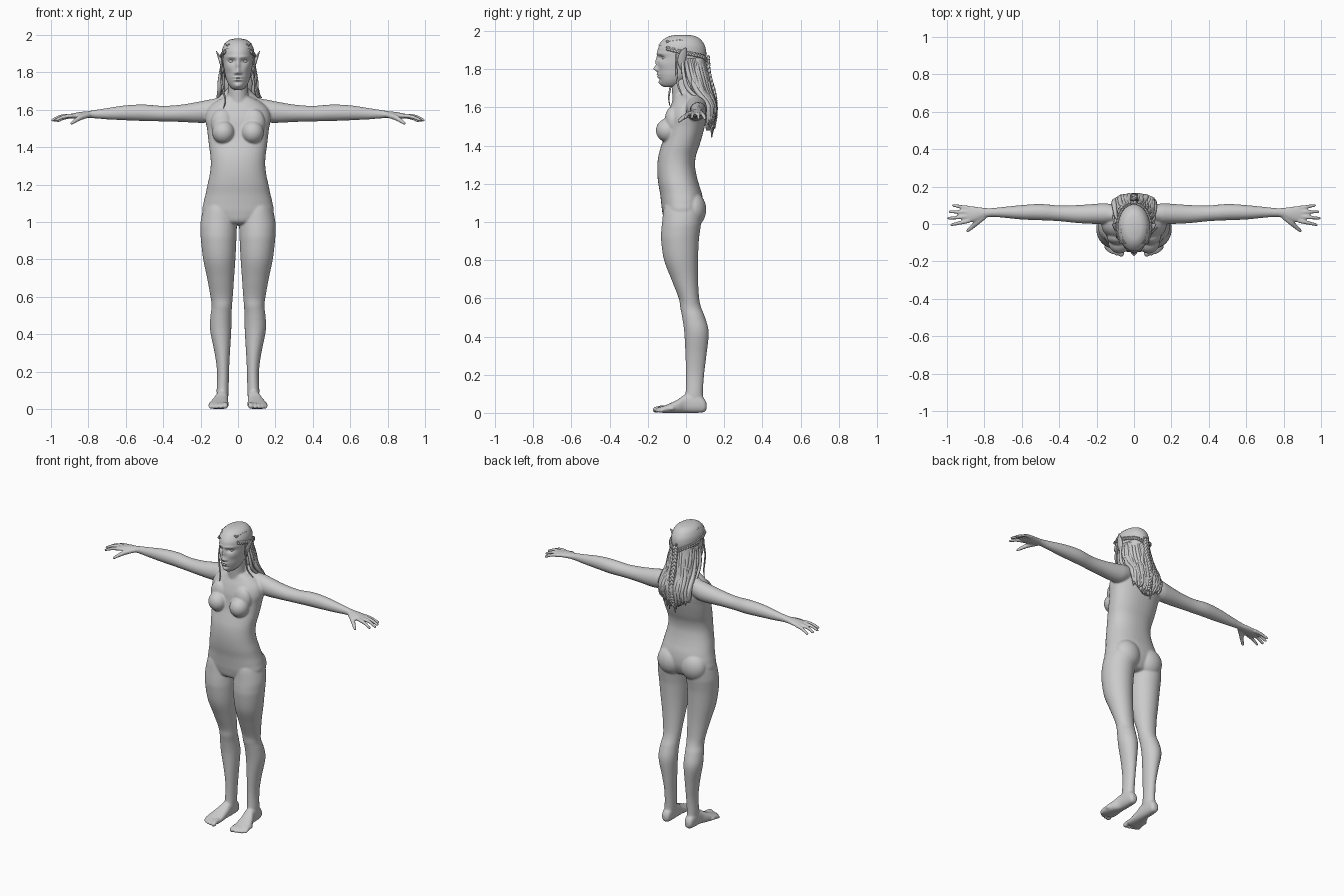
import bpy, bmesh, math, random
from mathutils import Vector, Matrix

random.seed(4)


def spline(rows, sub):
    """Catmull-Rom interpolation of equal-length tuples."""
    out = []
    for i in range(len(rows) - 1):
        a, b, c, d = rows[max(i - 1, 0)], rows[i], rows[i + 1], rows[min(i + 2, len(rows) - 1)]
        for s in range(sub):
            t = s / sub
            out.append([0.5 * (2 * q + (r - p) * t + (2 * p - 5 * q + 4 * r - w) * t * t
                               + (3 * q - p - 3 * r + w) * t ** 3) for p, q, r, w in zip(a, b, c, d)])
    return out + [list(rows[-1])]


def skin(bm, rings, mirror=False):
    """Closed surface through rings of points, optionally repeated on the other side."""
    for side in ((1, -1) if mirror else (1,)):
        vs = [[bm.verts.new((p[0] * side, p[1], p[2])) for p in r] for r in rings]
        n = len(vs[0])
        for a, b in zip(vs, vs[1:]):
            for i in range(n):
                bm.faces.new((a[i], a[(i + 1) % n], b[(i + 1) % n], b[i]))
        bm.faces.new(vs[0][::-1])
        bm.faces.new(vs[-1])


def loft(bm, axis, rows, mirror=False, seg=40, sub=5, power=2.0):
    """Rows are (position along axis, u min, u max, v min, v max)."""
    k = 'xyz'.index(axis)
    rings = []
    for t, u0, u1, v0, v1 in spline(rows, sub):
        ring = []
        for i in range(seg):
            a = 2 * math.pi * i / seg
            c, s = math.cos(a), math.sin(a)
            c, s = (math.copysign(abs(q) ** (2 / power), q) for q in (c, s))
            p = [(u0 + u1) / 2 + (u1 - u0) / 2 * c, (v0 + v1) / 2 + (v1 - v0) / 2 * s]
            p.insert(k, t)
            ring.append(p)
        rings.append(ring)
    skin(bm, rings, mirror)


def tube(bm, rows, mirror=False, seg=8, sub=5):
    """Rows are (x, y, z, radius); ends are rounded off."""
    pts = spline(rows, sub)
    ps = [Vector(p[:3]) for p in pts]
    d = ps[-1] - ps[0]
    ref = Vector([1 if i == min(range(3), key=lambda j: abs(d[j])) else 0 for i in range(3)])
    rings = []
    for i, p in enumerate(ps):
        t = (ps[min(i + 1, len(ps) - 1)] - ps[max(i - 1, 0)]).normalized()
        u = t.cross(ref).normalized()
        v = t.cross(u)
        r = max(pts[i][3], 0.0005)
        ends = [(0, r)]
        if i == 0:
            ends = [(-0.9 * r, 0.35 * r), (-0.6 * r, 0.8 * r), (0, r)]
        if i == len(ps) - 1:
            ends = [(0, r), (0.6 * r, 0.8 * r), (0.9 * r, 0.35 * r)]
        for o, q in ends:
            rings.append([p + t * o + (u * math.cos(a) + v * math.sin(a)) * q
                          for a in (2 * math.pi * j / seg for j in range(seg))])
    skin(bm, rings, mirror)


def ball(bm, centre, radii):
    for s in (1, -1):
        m = Matrix.Translation((centre[0] * s, centre[1], centre[2])) @ Matrix.Diagonal((*radii, 1))
        bmesh.ops.create_uvsphere(bm, u_segments=24, v_segments=16, radius=1, matrix=m)


def finish(bm, name):
    bmesh.ops.recalc_face_normals(bm, faces=bm.faces)
    me = bpy.data.meshes.new(name)
    bm.to_mesh(me)
    bm.free()
    me.shade_smooth()
    ob = bpy.data.objects.new(name, me)
    bpy.context.collection.objects.link(ob)
    return ob


def zrows(rows):
    return [(z, -w, w, f, b) for z, w, f, b in rows]


# Body: torso and neck
bm = bmesh.new()
loft(bm, 'z', zrows([(.985, .05, -.07, .03), (1.0, .12, -.11, .06), (1.05, .187, -.124, .085), (1.1, .185, -.13, .09),
                     (1.15, .173, -.136, .083), (1.2, .163, -.145, .067), (1.25, .152, -.15, .054), (1.3, .146, -.15, .047),
                     (1.35, .147, -.144, .053), (1.4, .154, -.13, .07), (1.45, .16, -.115, .085), (1.5, .166, -.106, .098),
                     (1.55, .175, -.1, .108), (1.6, .165, -.085, .108), (1.64, .125, -.068, .095), (1.67, .07, -.06, .07)]),
     power=2.25)
loft(bm, 'z', zrows([(1.58, .065, -.07, .08), (1.64, .06, -.07, .07), (1.7, .054, -.075, .052), (1.8, .052, -.085, .045)]))
tube(bm, [(.03, .025, 1.69, .035), (.09, .045, 1.637, .036), (.17, .055, 1.6, .045)], True, 16)
ball(bm, (.078, -.096, 1.48), (.06, .062, .062))
ball(bm, (.085, -.07, 1.53), (.06, .042, .075))
ball(bm, (.085, .036, 1.065), (.088, .07, .092))

# Legs
loft(bm, 'z', [(1.13, .05, .15, -.09, .06), (1.08, .02, .182, -.115, .085), (1.0, .007, .2, -.125, .08),
               (.95, .007, .201, -.13, .073), (.9, .009, .198, -.13, .067), (.8, .014, .186, -.115, .063),
               (.7, .021, .165, -.077, .063), (.6, .028, .147, -.038, .069), (.55, .032, .141, -.03, .08),
               (.5, .035, .147, -.02, .1), (.42, .036, .149, -.009, .119), (.3, .043, .125, -.003, .107),
               (.2, .048, .112, 0, .095), (.1, .05, .114, -.003, .089), (.04, .054, .112, -.02, .098)], True)

# Feet and toes
loft(bm, 'y', [(.108, .07, .098, .02, .05), (.095, .057, .11, .004, .075), (.06, .053, .115, 0, .1), (0, .052, .12, 0, .098),
               (-.04, .052, .138, 0, .072), (-.08, .05, .152, 0, .052), (-.12, .052, .158, 0, .035), (-.135, .06, .15, .004, .026)],
     True, power=2.4)
for x, y, r in [(.068, -.16, .016), (.093, -.158, .012), (.113, -.152, .0115), (.131, -.143, .011), (.147, -.131, .0105)]:
    tube(bm, [(x, y + .06, .022, r), (x, y + .025, .024, r * .9), (x, y, r, r)], True, 14)

# Arms and palms
loft(bm, 'x', [(.09, .01, .1, 1.56, 1.66), (.15, 0, .11, 1.535, 1.655), (.2, 0, .108, 1.53, 1.645), (.3, .005, .101, 1.535, 1.628),
               (.4, .015, .099, 1.538, 1.621), (.5, .02, .107, 1.54, 1.628), (.6, .024, .101, 1.544, 1.624),
               (.7, .034, .091, 1.549, 1.609), (.76, .038, .085, 1.554, 1.6), (.8, .033, .086, 1.556, 1.593),
               (.84, .016, .092, 1.554, 1.589), (.88, .008, .095, 1.552, 1.582), (.905, .016, .088, 1.555, 1.575)], True)

# Fingers and thumbs
for base, mid, tip in [((.885, .017, 1.568), (.93, .006, 1.563), (.975, -.004, 1.545)),
                       ((.895, .04, 1.568), (.945, .035, 1.565), (.992, .03, 1.545)),
                       ((.89, .064, 1.568), (.94, .065, 1.563), (.984, .066, 1.543)),
                       ((.88, .085, 1.566), (.925, .092, 1.558), (.966, .1, 1.54))]:
    tube(bm, [(*base, .0125), (*mid, .0105), (*tip, .0085)], True, 12)
tube(bm, [(.8, .04, 1.572, .015), (.84, .008, 1.56, .015), (.87, -.02, 1.542, .0115), (.89, -.037, 1.528, .009)], True, 12)
body = finish(bm, "body")
rm = body.modifiers.new("blend", 'REMESH')
rm.mode, rm.voxel_size, rm.use_smooth_shade = 'VOXEL', .0054, True
sm = body.modifiers.new("relax", 'SMOOTH')
sm.factor, sm.iterations = .5, 6

# Head, with the face pushed out of the smooth form
HEAD = [(1.706, .018, -.115, -.06), (1.718, .037, -.128, -.02), (1.74, .053, -.138, .01), (1.77, .065, -.146, .05),
        (1.8, .071, -.148, .075), (1.83, .077, -.148, .088), (1.86, .08, -.148, .095), (1.89, .081, -.15, .097),
        (1.92, .078, -.142, .09), (1.95, .064, -.117, .07), (1.968, .042, -.085, .042), (1.975, .015, -.045, .005)]
FACE = [(0, 1.84, .011, .03, -.012), (0, 1.803, .011, .013, -.02), (.013, 1.797, .008, .008, -.01),
        (.034, 1.86, .02, .012, .014), (.034, 1.882, .03, .009, -.005), (.05, 1.825, .02, .02, -.005),
        (0, 1.773, .022, .006, -.008), (0, 1.76, .019, .006, -.008), (0, 1.7665, .024, .003, .005),
        (0, 1.747, .02, .006, .004), (0, 1.728, .02, .013, -.009)]
bm = bmesh.new()
loft(bm, 'z', zrows(HEAD), seg=150, sub=10)
for v in bm.verts:
    if v.co.y < -.05:
        x, z = abs(v.co.x), v.co.z
        v.co.y += sum(d * math.exp(-((x - cx) / rx) ** 2 - ((z - cz) / rz) ** 2) for cx, cz, rx, rz, d in FACE)
finish(bm, "head")

bm = bmesh.new()
ball(bm, (.034, -.111, 1.86), (.016, .016, .014))
finish(bm, "eyes")

# Pointed ears
bm = bmesh.new()
loft(bm, 'z', [(1.8, .074, .084, -.03, -.018), (1.83, .076, .093, -.042, -.008), (1.86, .082, .102, -.043, .001),
               (1.89, .097, .111, -.03, .003), (1.915, .115, .118, -.004, .001)], True, 20)
finish(bm, "ears")

# Scalp hair: offset head shell cut along a sloping hairline
bm = bmesh.new()
loft(bm, 'z', [(z + .005, -w - .006, w + .006, f - .003, b + .008) for z, w, f, b in HEAD], seg=72, sub=6)
cut = []
for f in bm.faces:
    c = f.calc_center_median()
    if c.z < 1.925 - 1.8 * max(0, c.y + .1):
        cut.append(f)
bmesh.ops.delete(bm, geom=cut, context='FACES')
finish(bm, "scalp_hair")

# Loose hair: inner mass and wavy locks in two layers
bm = bmesh.new()
loft(bm, 'z', zrows([(1.86, .07, 0, .1), (1.78, .082, 0, .108), (1.72, .086, .01, .12), (1.65, .092, .055, .145),
                     (1.57, .088, .085, .145), (1.51, .065, .1, .135), (1.48, .03, .105, .125)]))
for i in range(34):
    a = math.radians(-85 + 170 * i / 33)
    s, c = math.sin(a), math.cos(a)
    e = 1.45 + .07 * abs(s) + random.uniform(-.01, .05)
    w = [random.uniform(-.012, .012) for _ in range(4)]
    tube(bm, [(.08 * s, -.01 + .105 * c, 1.85, .008), (.089 * s + w[0] * .5, .005 + .107 * c, 1.77, .012),
              (.094 * s + w[1], .04 + .087 * c, 1.69, .013), (.1 * s + w[2], .108 + .045 * c, 1.61, .013),
              (.095 * s + w[3], .113 + .035 * c, 1.54, .01), (.09 * s - w[1], .11 + .024 * c, e, .003)])
finish(bm, "loose_hair")

# Thin locks framing the face
bm = bmesh.new()
tube(bm, [(-.082, -.06, 1.89, .004), (-.092, -.07, 1.78, .005), (-.078, -.083, 1.7, .005),
          (-.068, -.09, 1.65, .004), (-.077, -.085, 1.61, .002)])
tube(bm, [(.085, -.05, 1.88, .004), (.094, -.05, 1.78, .005), (.1, -.04, 1.71, .005), (.125, -.02, 1.665, .003)])
for s in (1, -1):
    tube(bm, [(.084 * s, -.02, 1.85, .008), (.098 * s, -.01, 1.76, .01), (.1 * s, .01, 1.7, .011), (.11 * s, .06, 1.65, .008)])
finish(bm, "side_locks")


# Braids: three strands woven about a path
def braid(bm, path, r, turns, mirror=False):
    centre = Vector((0, -.02, 1.85))
    ps = [Vector(p) for p in spline(path, 14)]
    n = len(ps) - 1
    for k in range(3):
        rows = []
        for i, p in enumerate(ps):
            t = (ps[min(i + 1, n)] - ps[max(i - 1, 0)]).normalized()
            v = (p - centre).normalized()
            a = 2 * math.pi * (turns * i / n + k / 3)
            q = p + t.cross(v).normalized() * math.sin(a) * r + v * math.sin(2 * a) * r * .5
            rows.append((*q, r * .75))
        tube(bm, rows, mirror, 7, 1)


bm = bmesh.new()
braid(bm, [(.07, -.1, 1.91), (.087, -.04, 1.895), (.084, .03, 1.88), (.052, .09, 1.865), (0, .113, 1.835)], .007, 6, True)
braid(bm, [(.05, -.1, 1.945), (.064, -.02, 1.953), (.05, .06, 1.925), (0, .104, 1.88)], .006, 5, True)
braid(bm, [(0, .112, 1.865), (0, .122, 1.77), (0, .15, 1.67), (0, .155, 1.57), (0, .145, 1.5)], .011, 6)
finish(bm, "braids")
